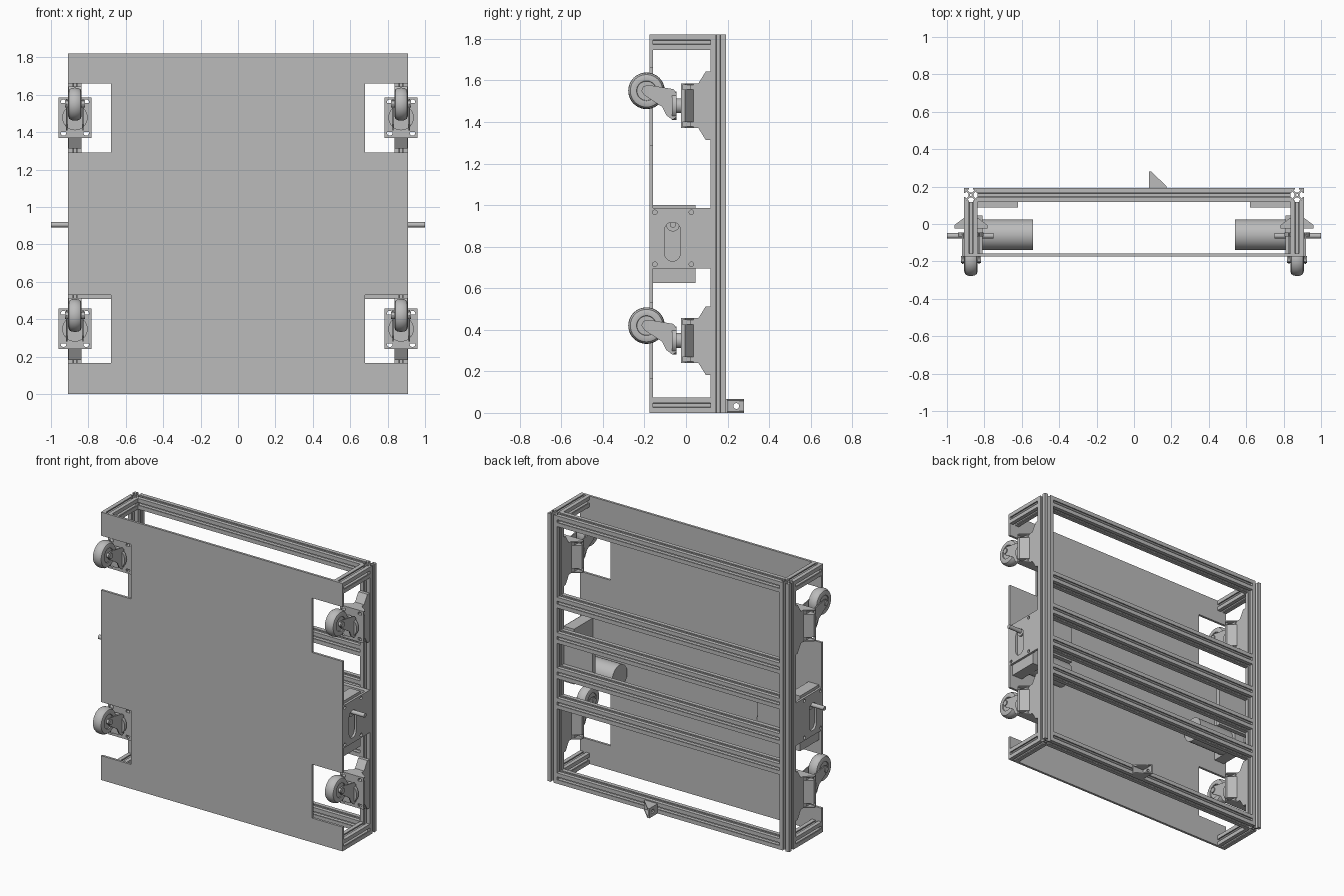
import bpy, bmesh, math
from mathutils import Vector

old = bpy.data.objects.get("Cube")
if old:
    bpy.data.objects.remove(old, do_unlink=True)

grey = bpy.data.materials.new("light grey")
grey.use_nodes = True
colour = (0.5, 0.5, 0.5, 1)
grey.diffuse_color = colour
grey.node_tree.nodes["Principled BSDF"].inputs["Base Color"].default_value = colour

# Position of (u, v, w) when w runs along the named axis
AXES = {"x": lambda u, v, w: Vector((w, u, v)),
        "y": lambda u, v, w: Vector((u, w, v)),
        "z": lambda u, v, w: Vector((u, v, w))}


def finish(name, bm):
    bmesh.ops.remove_doubles(bm, verts=bm.verts, dist=0.0001)
    bmesh.ops.recalc_face_normals(bm, faces=bm.faces)
    mesh = bpy.data.meshes.new(name)
    bm.to_mesh(mesh)
    bm.free()
    mesh.materials.append(grey)
    obj = bpy.data.objects.new(name, mesh)
    bpy.context.collection.objects.link(obj)
    bpy.ops.object.select_all(action="DESELECT")
    obj.select_set(True)
    bpy.context.view_layer.objects.active = obj
    bpy.ops.object.shade_smooth_by_angle(angle=math.radians(32))
    return obj


def extrude(name, loops, axis, start, end):
    """Filled outline, with holes, pushed along an axis from start to end."""
    curve = bpy.data.curves.new(name, "CURVE")
    curve.dimensions, curve.fill_mode = "2D", "BOTH"
    curve.extrude = abs(end - start) / 2
    for loop in loops:
        spline = curve.splines.new("POLY")
        spline.points.add(len(loop) - 1)
        for point, (u, v) in zip(spline.points, loop):
            point.co = (u, v, 0, 1)
        spline.use_cyclic_u = True
    temp = bpy.data.objects.new(name, curve)
    bpy.context.collection.objects.link(temp)
    graph = bpy.context.evaluated_depsgraph_get()
    mesh = bpy.data.meshes.new_from_object(temp.evaluated_get(graph))
    bm = bmesh.new()
    bm.from_mesh(mesh)
    for v in bm.verts:
        v.co = AXES[axis](v.co.x, v.co.y, v.co.z + (start + end) / 2)
    bpy.data.objects.remove(temp, do_unlink=True)
    bpy.data.curves.remove(curve)
    bpy.data.meshes.remove(mesh)
    return finish(name, bm)


def rect(u0, u1, v0, v1):
    return [(u0, v0), (u1, v0), (u1, v1), (u0, v1)]


def circle(u, v, r, n=32):
    return [(u + r * math.cos(2 * math.pi * i / n),
             v + r * math.sin(2 * math.pi * i / n)) for i in range(n)]


def slot(u, low, high, r, n=12):
    arc = [math.pi * i / n for i in range(n + 1)]
    return ([(u + r * math.cos(a), high + r * math.sin(a)) for a in arc] +
            [(u - r * math.cos(a), low - r * math.sin(a)) for a in arc])


def shift(points, du, dv):
    return [(u + du, v + dv) for u, v in points]


def lathe_x(name, profile, centre):
    """Turn (offset, radius) points about the x direction."""
    bm = bmesh.new()
    verts = [bm.verts.new((a, r, 0)) for a, r in profile]
    edges = [bm.edges.new(pair) for pair in zip(verts, verts[1:])]
    bmesh.ops.spin(bm, geom=verts + edges, cent=(0, 0, 0), axis=(1, 0, 0),
                   angle=2 * math.pi, steps=40)
    bmesh.ops.translate(bm, verts=bm.verts, vec=centre)
    return finish(name, bm)


# Slotted rail section: one side turned four times
H = 0.0365
side = [(H, -H), (H, -0.010), (0.029, -0.010), (0.029, -0.021), (0.014, -0.008),
        (0.014, 0.008), (0.029, 0.021), (0.029, 0.010), (H, 0.010)]
section = []
for turn in range(4):
    for u, v in side:
        for _ in range(turn):
            u, v = -v, u
        section.append((u, v))


def rail(name, axis, u, v, start, end):
    bore = circle(u, v, 0.006, 12)
    extrude(name, [shift(section, u, v), bore], axis, start, end)


POST_X, POST_Y, HEIGHT = 0.872, 0.155, 1.82
BACK = POST_Y - H
FRONT = -0.175

# Rear frame rails
for i, z in enumerate((H, 0.545, 0.75, 0.99, 1.23, HEIGHT - H)):
    rail(f"cross_rail_{i + 1}", "x", POST_Y, z, -POST_X + H, POST_X - H)

# Front panel with four caster cutouts
half = []
for low, high in ((0.165, 0.53), (1.29, 1.66)):
    half += [(0.908, low), (0.68, low), (0.68, high), (0.908, high)]
half = [(0.908, 0)] + half + [(0.908, HEIGHT)]
outline = half + [(-x, z) for x, z in reversed(half)]
extrude("front_panel", [outline], "y", FRONT, FRONT + 0.016)


def caster(label, x, z):
    """Swivel caster on its bracket; z is the middle of the bracket."""
    # Wedge-backed mounting head and flared web reaching the post
    head = [(-0.0875, -0.025), (0.0875, -0.025), (0.0875, -0.005),
            (0.034, 0.035), (-0.034, 0.035), (-0.0875, -0.005)]
    extrude(label + "_bracket_core", [shift(head, x, 0)], "z", z - 0.078, z + 0.078)
    web = [(-0.02, 0.108), (0.06, 0.108), (0.095, 0.165), (BACK, 0.165)]
    web += [(y, -h) for y, h in reversed(web)]
    extrude(label + "_bracket_web", [shift(web, 0, z)], "x", x - 0.034, x + 0.034)
    holes = [circle(x + dx, z + dz, 0.015, 16)
             for dx in (-0.061, 0.061) for dz in (-0.082, 0.082)]
    plate = rect(x - 0.0875, x + 0.0875, z - 0.108, z + 0.108)
    extrude(label + "_plate", [plate] + holes, "y", -0.025, -0.018)
    for s in (-1, 1):
        # End wedges beyond the bolt holes
        for dz in (-0.108, 0.100):
            extrude(label + "_wedge_end", [shift(head, x, 0)], "z", z + dz, z + dz + 0.008)
        inner, outer = sorted((x + s * 0.034, x + s * 0.046))
        extrude(label + "_wedge_side", [rect(inner, outer, z - 0.104, z + 0.104)],
                "y", -0.02, 0.025)
    # Swivel bearing
    extrude(label + "_swivel_neck", [circle(x, z, 0.036)], "y", -0.05, -0.022)
    extrude(label + "_swivel_cup", [circle(x, z, 0.068)], "y", -0.068, -0.046)
    # Fork arms and wheel
    arm = [(-0.18, 0.1), (-0.06, 0.08), (-0.046, 0.06), (-0.046, -0.055), (-0.065, -0.068),
           (-0.095, -0.045), (-0.115, -0.005), (-0.2, 0.05), (-0.215, 0.072), (-0.205, 0.094)]
    for s in (-1, 1):
        a, b = sorted((x + s * 0.040, x + s * 0.047))
        extrude(label + "_fork_arm", [shift(arm, 0, z)], "x", a, b)
    hub_y, hub_z = -0.19, z + 0.072
    tyre = [(-0.028, 0), (-0.028, 0.046), (-0.034, 0.048), (-0.036, 0.064),
            (-0.031, 0.078), (-0.018, 0.086)]
    tyre += [(0, 0.088)] + [(-a, r) for a, r in reversed(tyre)]
    lathe_x(label + "_wheel", tyre, (x, hub_y, hub_z))
    extrude(label + "_axle", [circle(hub_y, hub_z, 0.018, 20)], "x", x - 0.053, x + 0.053)


for s, name in ((1, "left"), (-1, "right")):
    def along_x(part, loops, inner, outer):
        a, b = sorted((s * inner, s * outer))
        extrude(f"{name}_{part}", loops, "x", a, b)

    # Corner post and depth rails
    rail(name + "_post", "z", s * POST_X, POST_Y, 0, HEIGHT)
    for level, z in (("lower", H), ("upper", HEIGHT - H)):
        rail(f"{name}_{level}_depth_rail", "y", s * POST_X, z, FRONT + 0.016, BACK)

    caster(name + "_lower_caster", s * POST_X, 0.348)
    caster(name + "_upper_caster", s * POST_X, 1.478)

    # Drive mounting plate with shaft slot and bolt holes
    bolts = [circle(y, z, 0.011, 16) for y in (-0.15, 0.026) for z in (0.715, 0.965)]
    along_x("drive_plate", [rect(FRONT + 0.016, BACK, 0.695, 0.985),
                            slot(-0.065, 0.768, 0.880, 0.038)] + bolts, 0.893, 0.908)
    a, b = sorted((s * 0.62, s * 0.893))
    extrude(name + "_drive_flange", [rect(a, b, 0.70, 0.985)], "y", 0.088, BACK)

    # Gearbox, motor and output shaft
    along_x("gearbox", [rect(-0.158, 0.045, 0.625, 1.0)], 0.81, 0.888)
    along_x("motor", [circle(-0.058, 0.708, 0.082, 48)], 0.54, 0.815)
    along_x("shaft_collar", [circle(-0.063, 0.905, 0.032)], 0.885, 0.9)
    along_x("shaft", [circle(-0.063, 0.905, 0.014, 24)], 0.75, 1.0)

# Small gusseted corner bracket on the rear bottom rail
R = POST_Y + H
extrude("tab_base", [rect(0.08, 0.175, 0, 0.066)], "y", R, R + 0.008)
extrude("tab_upright", [rect(R, 0.28, 0, 0.066), circle(0.242, 0.033, 0.014, 20)],
        "x", 0.08, 0.09)
gusset = [(0.08, R), (0.175, R), (0.175, R + 0.008), (0.094, 0.28), (0.08, 0.28)]
for z in (0, 0.058):
    extrude("tab_gusset", [gusset], "z", z, z + 0.008)
